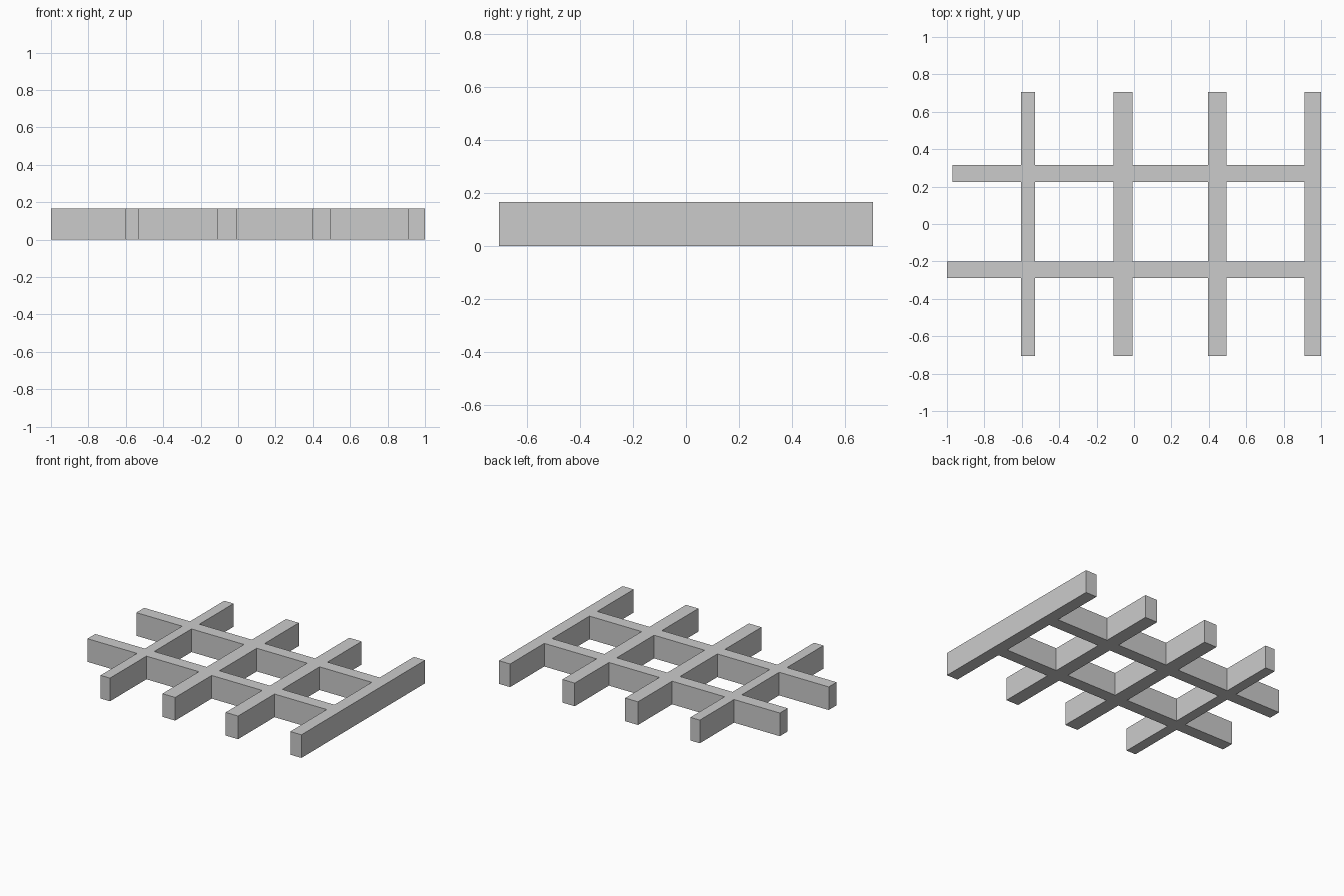
import bpy
import bmesh

if "Cube" in bpy.data.objects:
    bpy.data.objects.remove(bpy.data.objects["Cube"])

HEIGHT = 0.167

# Bars as (x min, x max, y min, y max)
cross_bars = [(x0, x1, -0.705, 0.705) for x0, x1 in
              ((-0.604, -0.529), (-0.11, -0.008), (0.395, 0.494), (0.911, 1.0))]
long_bars = [(-1.0, 1.0, -0.289, -0.2), (-0.97, 1.0, 0.225, 0.315)]
bars = cross_bars + long_bars

# Plain grey material
grey = bpy.data.materials.new("plain_grey")
grey.use_nodes = True
color = (0.6, 0.6, 0.6, 1)
grey.diffuse_color = color
grey.node_tree.nodes["Principled BSDF"].inputs["Base Color"].default_value = color

# Lattice footprint: fill every cell that a bar covers
xs = sorted({v for b in bars for v in b[:2]})
ys = sorted({v for b in bars for v in b[2:]})
bm = bmesh.new()
for x0, x1 in zip(xs, xs[1:]):
    for y0, y1 in zip(ys, ys[1:]):
        cx, cy = (x0 + x1) / 2, (y0 + y1) / 2
        if any(b[0] < cx < b[1] and b[2] < cy < b[3] for b in bars):
            corners = ((x0, y0), (x1, y0), (x1, y1), (x0, y1))
            bm.faces.new([bm.verts.new((x, y, 0)) for x, y in corners])
bmesh.ops.remove_doubles(bm, verts=bm.verts, dist=0.0001)

# Raise the footprint into one solid
top = bmesh.ops.extrude_face_region(bm, geom=bm.faces[:], use_keep_orig=True)
bmesh.ops.translate(bm, vec=(0, 0, HEIGHT),
                    verts=[g for g in top["geom"] if isinstance(g, bmesh.types.BMVert)])
bmesh.ops.recalc_face_normals(bm, faces=bm.faces)

mesh = bpy.data.meshes.new("lattice_grid")
bm.to_mesh(mesh)
bm.free()
mesh.materials.append(grey)
lattice = bpy.data.objects.new("lattice_grid", mesh)
bpy.context.collection.objects.link(lattice)
